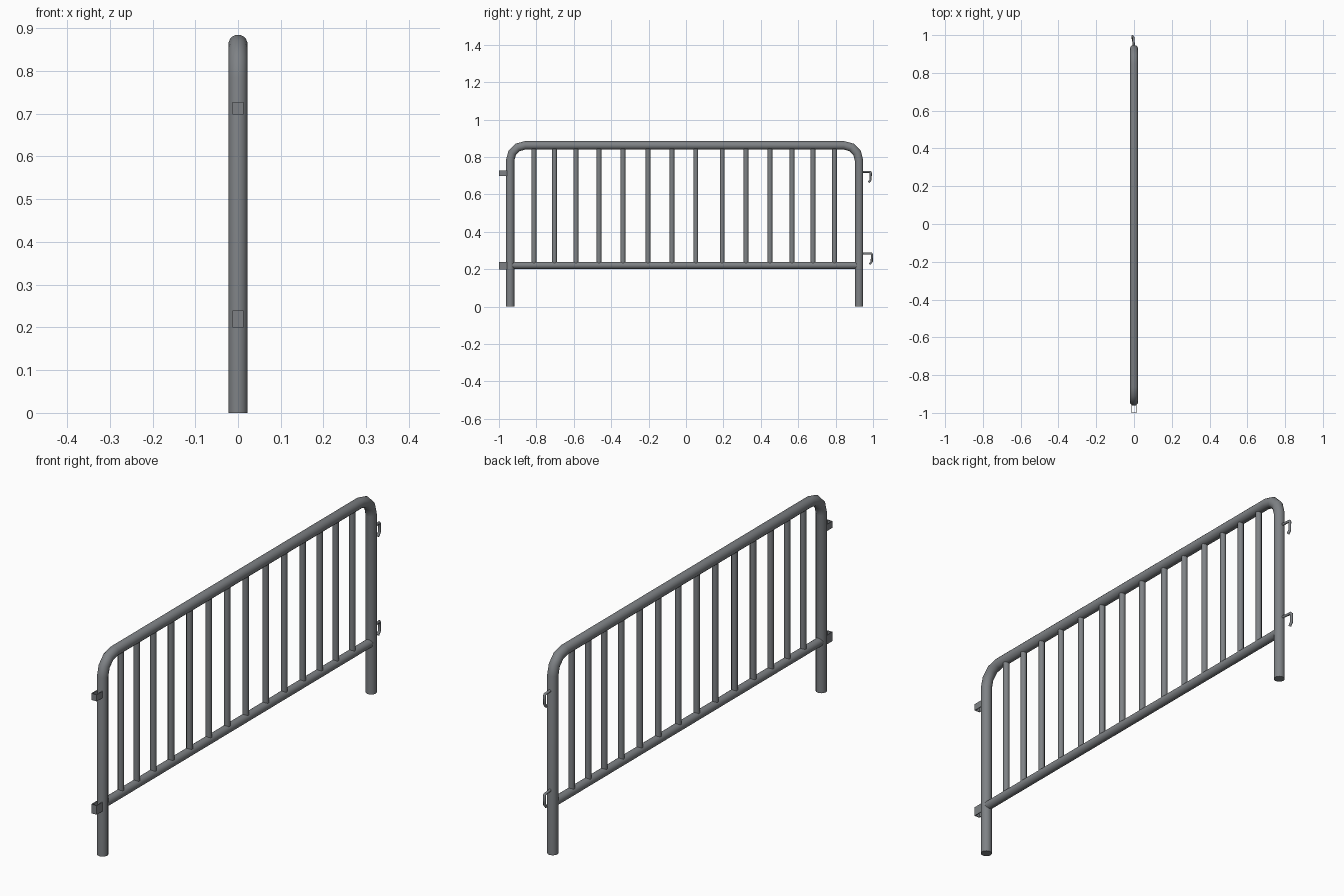
import bpy, bmesh, math
from mathutils import Vector

if "Cube" in bpy.data.objects:
    bpy.data.objects.remove(bpy.data.objects["Cube"])

steel = bpy.data.materials.new("grey steel")
steel.diffuse_color = (0.21, 0.222, 0.235, 1)
steel.use_nodes = True
steel.node_tree.nodes["Principled BSDF"].inputs["Base Color"].default_value = steel.diffuse_color


def finish(name, bm, smooth):
    bmesh.ops.recalc_face_normals(bm, faces=bm.faces)
    me = bpy.data.meshes.new(name)
    bm.to_mesh(me)
    bm.free()
    me.materials.append(steel)
    ob = bpy.data.objects.new(name, me)
    bpy.context.collection.objects.link(ob)
    if smooth:
        bpy.context.view_layer.objects.active = ob
        ob.select_set(True)
        bpy.ops.object.shade_smooth_by_angle(angle=math.radians(50))
        ob.select_set(False)
    return ob


def tube(name, path, r, sides):
    """Round tube with mitred joints along a path of points."""
    pts = [Vector(p) for p in path]
    bm = bmesh.new()
    rings = []
    for i, p in enumerate(pts):
        a = (p - pts[i - 1]).normalized() if i else (pts[1] - p).normalized()
        b = (pts[i + 1] - p).normalized() if i < len(pts) - 1 else a
        t = (a + b).normalized()
        # cross-section axes: side stays near x unless the tube runs along x
        n = t.cross(Vector((1, 0, 0))).normalized()
        s = n.cross(t)
        k = 1 / max(t.dot(a), 0.5)
        rings.append([bm.verts.new(p + s * r * math.cos(w) + n * r * k * math.sin(w))
                      for w in (2 * math.pi * (j + 0.5) / sides for j in range(sides))])
    for q0, q1 in zip(rings, rings[1:]):
        for j in range(sides):
            m = (j + 1) % sides
            bm.faces.new((q0[j], q0[m], q1[m], q1[j]))
    bm.faces.new(rings[0])
    bm.faces.new(rings[-1])
    return finish(name, bm, True)


# Bent outer frame: two legs and the top rail
Y0, Y1, TOP, R = -0.94, 0.925, 0.8625, 0.0225
B = 0.08
arc = [math.radians(d) for d in (0, 30, 60, 90)]
left = [(0, Y0 + B - B * math.cos(a), TOP - B + B * math.sin(a)) for a in arc]
right = [(0, Y1 - B + B * math.cos(a), TOP - B + B * math.sin(a)) for a in reversed(arc)]
tube("outer_frame", [(0, Y0, 0)] + left + right + [(0, Y1, 0)], R, 16)

# Lower rail
tube("lower_rail", [(0, Y0 + 0.005, 0.221), (0, Y1 - 0.005, 0.221)], 0.019, 14)

# Upright bars
bars = (-0.813, -0.703, -0.588, -0.465, -0.337, -0.203, -0.075,
        0.053, 0.193, 0.321, 0.449, 0.567, 0.679, 0.794)
for i, y in enumerate(bars):
    tube(f"upright_bar_{i + 1}", [(0, y, 0.225), (0, y, 0.855)], 0.0135, 8)


# Socket loops on one leg: bent strips open at top and bottom
def socket(name, z0, z1):
    bm = bmesh.new()
    w, t, ya, yb = 0.013, 0.003, -0.95, -1.0
    outline = [(-w, ya), (-w, yb), (w, yb), (w, ya),
               (w - t, ya), (w - t, yb + t), (-w + t, yb + t), (-w + t, ya)]
    lo, hi = ([bm.verts.new((x, y, z)) for x, y in outline] for z in (z0, z1))
    bm.faces.new(lo)
    bm.faces.new(hi)
    for j in range(8):
        m = (j + 1) % 8
        bm.faces.new((lo[j], lo[m], hi[m], hi[j]))
    finish(name, bm, False)


socket("upper_socket", 0.698, 0.727)
socket("lower_socket", 0.20, 0.24)

# Hooks on the other leg
for name, z, end, x in (("upper_hook", 0.721, 0.988, -0.004), ("lower_hook", 0.284, 0.994, -0.008)):
    tube(name, [(0, 0.935, z), (x * 0.8, end - 0.004, z), (x, end, z - 0.005),
                (x, end - 0.001, z - 0.043), (x, end - 0.012, z - 0.057)], 0.006, 8)
